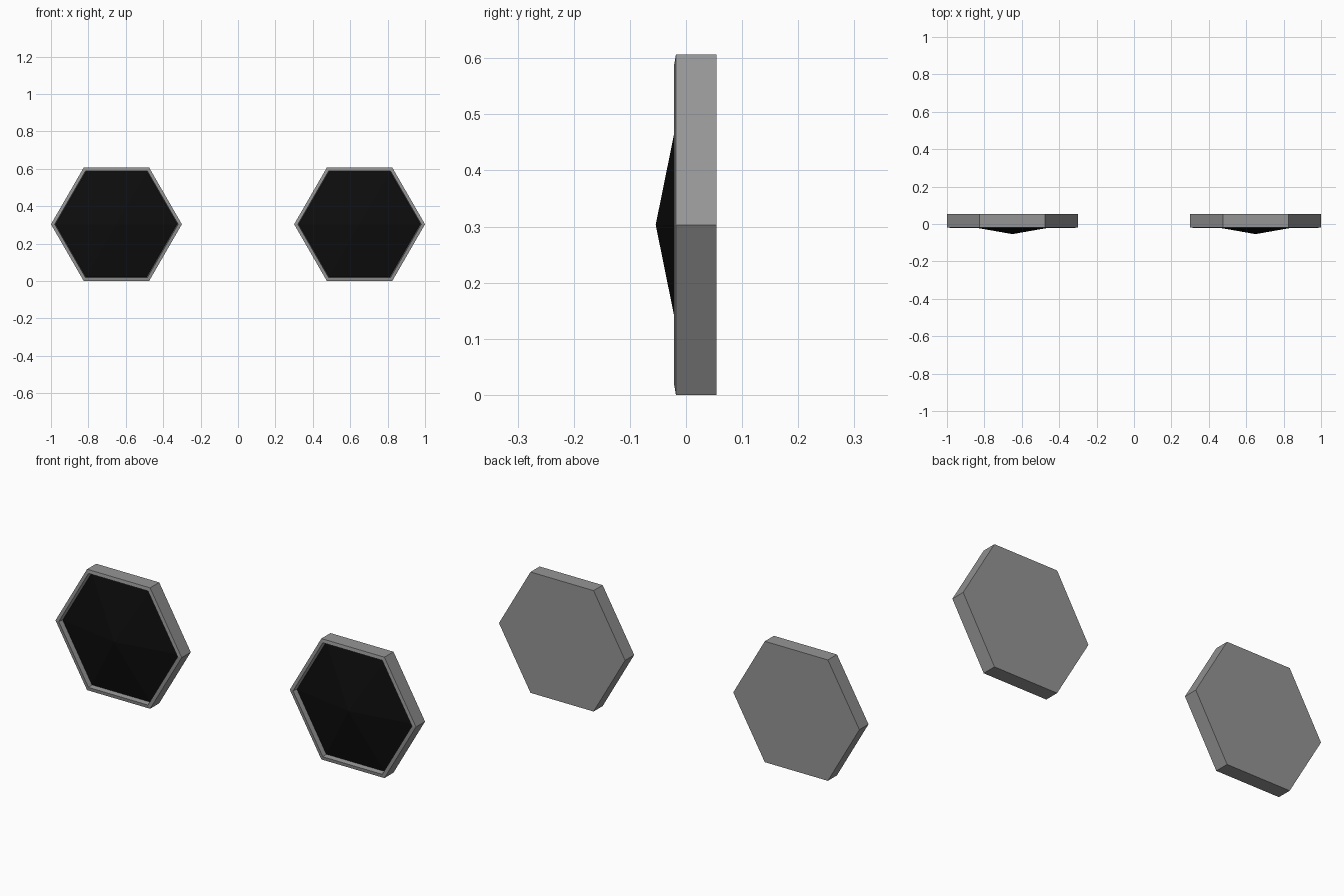
import bpy
import bmesh
import math

cube = bpy.data.objects.get("Cube")
if cube:
    bpy.data.objects.remove(cube, do_unlink=True)

SIDES = 6
CENTRE_X = 0.65
CENTRE_Z = 0.35 * math.cos(math.pi / 6)


def make_material(name, value):
    mat = bpy.data.materials.new(name)
    colour = (value, value, value, 1)
    mat.diffuse_color = colour
    mat.use_nodes = True
    mat.node_tree.nodes["Principled BSDF"].inputs["Base Color"].default_value = colour
    return mat


def hex_lathe(name, profile, x, mat):
    """Join six-sided rings of (radius, y); a zero radius makes a tip."""
    bm = bmesh.new()
    rings = []
    for radius, y in profile:
        if radius == 0:
            rings.append([bm.verts.new((0, y, 0))] * SIDES)
        else:
            angles = [math.tau * i / SIDES for i in range(SIDES)]
            rings.append([bm.verts.new((radius * math.cos(a), y, radius * math.sin(a)))
                          for a in angles])
    for a, b in zip(rings, rings[1:]):
        for i in range(SIDES):
            j = (i + 1) % SIDES
            corners = dict.fromkeys((a[i], a[j], b[j], b[i]))
            bm.faces.new(list(corners))
    # Close the open ends
    for ring in (rings[0], rings[-1]):
        if len(set(ring)) == SIDES:
            bm.faces.new(ring)
    bmesh.ops.recalc_face_normals(bm, faces=bm.faces)
    mesh = bpy.data.meshes.new(name)
    bm.to_mesh(mesh)
    bm.free()
    mesh.materials.append(mat)
    obj = bpy.data.objects.new(name, mesh)
    obj.location = (x, 0, CENTRE_Z)
    bpy.context.collection.objects.link(obj)


grey = make_material("housing grey", 0.3)
black = make_material("lens black", 0.004)

# Back plate, outer wall, sloped rim, recess wall and recess floor
housing = [(0.35, 0.054), (0.35, -0.018), (0.33, -0.021), (0.325, 0.012)]
# Shallow pointed lens with its edge set inside the recess
lens = [(0.325, 0.008), (0.325, 0.003), (0, -0.054)]

for side, x in (("left", CENTRE_X), ("right", -CENTRE_X)):
    hex_lathe(side + "_housing", housing, x, grey)
    hex_lathe(side + "_lens", lens, x, black)
